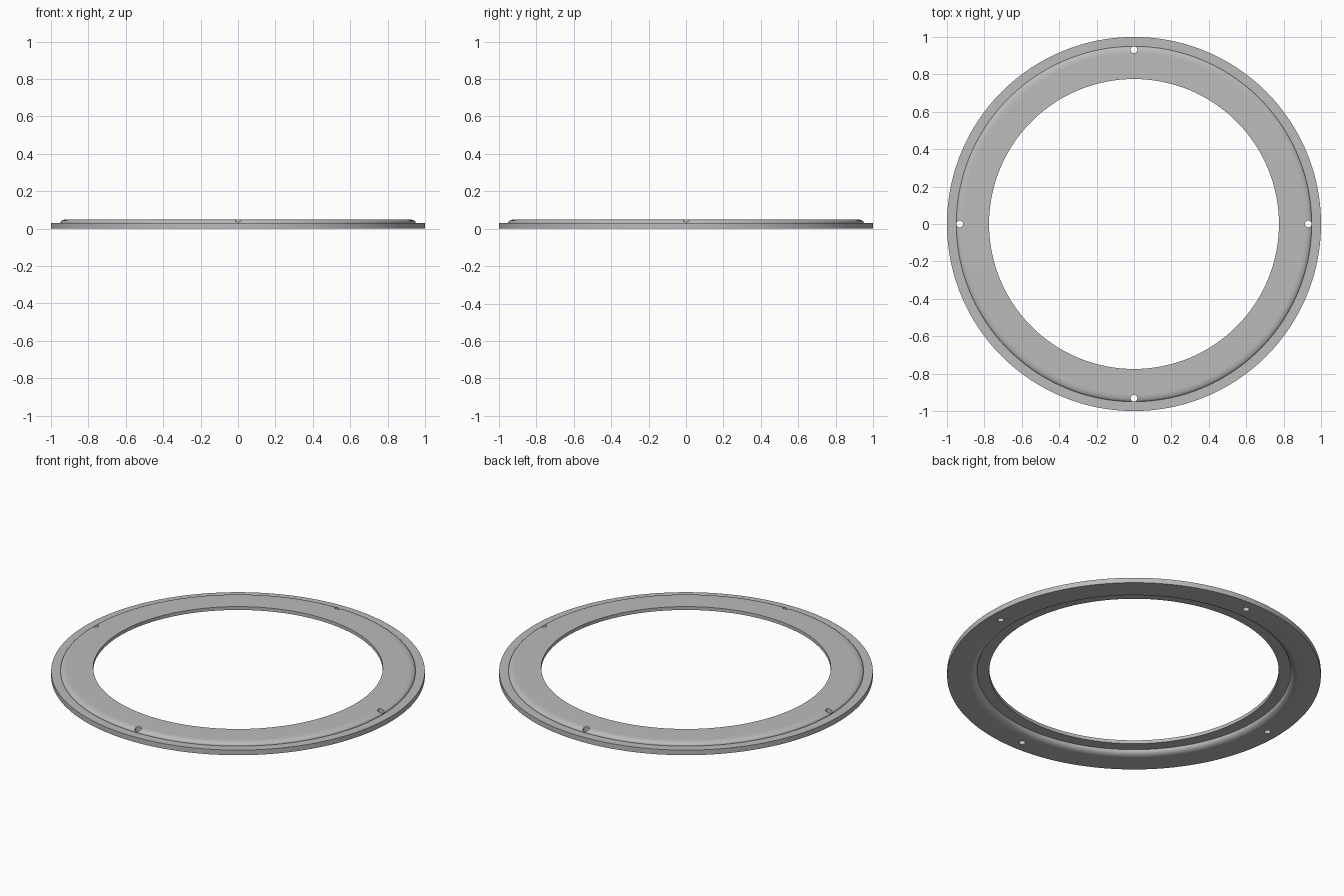
import bpy
import bmesh
from math import cos, sin, pi, radians

if "Cube" in bpy.data.objects:
    bpy.data.objects.remove(bpy.data.objects["Cube"], do_unlink=True)

SEGMENTS = 192
OUTER, INNER = 1.0, 0.775
STEP_R, STEP_Z, TOP = 0.95, 0.03, 0.05
RECESS_R, RECESS_Z = 0.84, 0.03
HOLE_R, HOLE_RING = 0.018, 0.932

grey = bpy.data.materials.new("plain grey")
grey.use_nodes = True
colour = (0.5, 0.5, 0.5, 1)
grey.diffuse_color = colour
grey.node_tree.nodes["Principled BSDF"].inputs["Base Color"].default_value = colour


def rounded(cr, cz, rr, rz, start, end, steps=8):
    """Elliptical corner of a profile, as (radius, height) points."""
    angles = [radians(start + (end - start) * i / steps) for i in range(steps + 1)]
    return [(cr + rr * cos(a), cz + rz * sin(a)) for a in angles]


def lathe(name, profile):
    """Closed profile turned around the z axis."""
    bm = bmesh.new()
    rings = []
    for s in range(SEGMENTS):
        a = 2 * pi * s / SEGMENTS
        rings.append([bm.verts.new((r * cos(a), r * sin(a), z)) for r, z in profile])
    n = len(profile)
    for s in range(SEGMENTS):
        p, q = rings[s], rings[(s + 1) % SEGMENTS]
        for i in range(n):
            j = (i + 1) % n
            bm.faces.new((p[i], q[i], q[j], p[j]))
    bmesh.ops.recalc_face_normals(bm, faces=bm.faces)
    mesh = bpy.data.meshes.new(name)
    bm.to_mesh(mesh)
    bm.free()
    obj = bpy.data.objects.new(name, mesh)
    bpy.context.collection.objects.link(obj)
    mesh.materials.append(grey)
    return obj


# Flange with a raised rounded shoulder on top and a rounded recess beneath
profile = [(OUTER, 0), (OUTER, STEP_Z), (STEP_R, STEP_Z)]
profile += rounded(STEP_R - 0.04, STEP_Z + 0.003, 0.04, TOP - STEP_Z - 0.003, 0, 90)
profile += [(INNER, TOP), (INNER, RECESS_Z)]
profile += rounded(RECESS_R + 0.04, RECESS_Z, 0.04, RECESS_Z, 180, 270)
ring = lathe("flange_ring", profile)

# Four screw holes through the shoulder
for k in range(4):
    a = k * pi / 2
    bpy.ops.mesh.primitive_cylinder_add(
        vertices=24, radius=HOLE_R, depth=0.3,
        location=(HOLE_RING * cos(a), HOLE_RING * sin(a), 0))
    cutter = bpy.context.object
    cutter.name = "screw_hole_cutter"
    cutter.hide_render = True
    cutter.data.materials.append(grey)
    cut = ring.modifiers.new("screw_hole", 'BOOLEAN')
    cut.operation = 'DIFFERENCE'
    cut.solver = 'EXACT'
    cut.object = cutter
    bpy.context.view_layer.objects.active = ring
    bpy.ops.object.modifier_apply(modifier=cut.name)
    bpy.data.objects.remove(cutter, do_unlink=True)

bpy.ops.object.select_all(action='DESELECT')
ring.select_set(True)
bpy.context.view_layer.objects.active = ring
bpy.ops.object.shade_smooth_by_angle(angle=radians(30))
